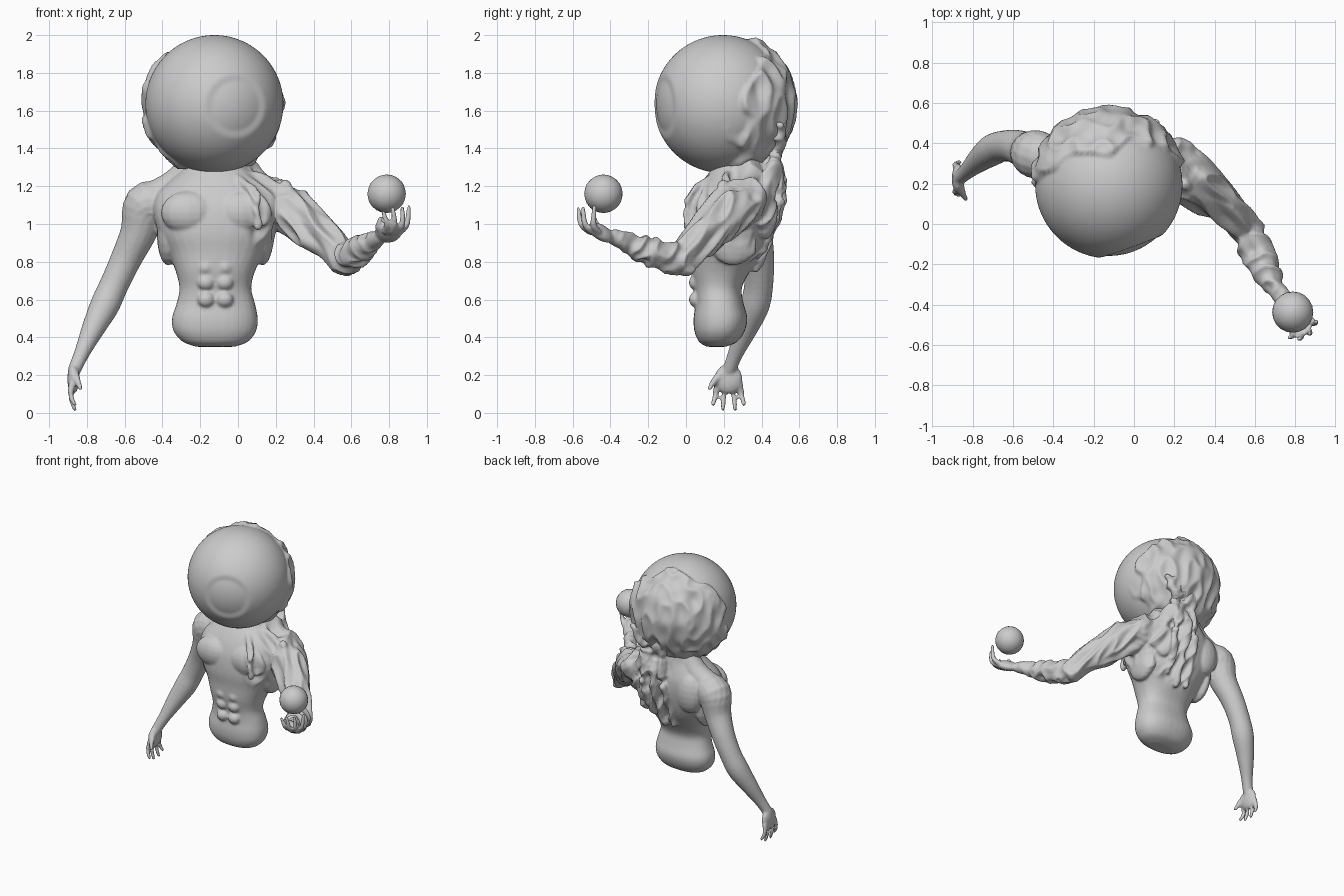
import bpy, bmesh, math
from mathutils import Vector, Matrix, noise

cube = bpy.data.objects.get("Cube")
if cube:
    bpy.data.objects.remove(cube)

clay = bpy.data.materials.new("clay grey")
clay.use_nodes = True
clay.diffuse_color = (0.6, 0.6, 0.6, 1)
clay.node_tree.nodes["Principled BSDF"].inputs["Base Color"].default_value = (0.6, 0.6, 0.6, 1)


def finish(name, mesh):
    mesh.materials.clear()
    mesh.materials.append(clay)
    for p in mesh.polygons:
        p.use_smooth = True
    ob = bpy.data.objects.new(name, mesh)
    bpy.context.collection.objects.link(ob)
    return ob


def smoothstep(a, b, v):
    t = max(0.0, min(1.0, (v - a) / (b - a)))
    return t * t * (3 - 2 * t)


def catmull(pts, steps=4):
    """Smooth a list of equal-length tuples."""
    out, last = [], len(pts) - 1
    for i in range(last):
        a, b, c, d = (pts[max(0, min(last, i + k))] for k in (-1, 0, 1, 2))
        for s in range(steps):
            t = s / steps
            out.append([0.5 * (2 * q + (r - p) * t + (2 * p - 5 * q + 4 * r - s2) * t * t
                               + (3 * q - p - 3 * r + s2) * t ** 3)
                        for p, q, r, s2 in zip(a, b, c, d)])
    return out + [list(pts[-1])]


def skin(bm, rings):
    """Join vertex rings into a closed tube."""
    rings = [[bm.verts.new(v) for v in ring] for ring in rings]
    n = len(rings[0])
    for a, b in zip(rings, rings[1:]):
        for i in range(n):
            j = (i + 1) % n
            bm.faces.new((a[i], a[j], b[j], b[i]))
    bm.faces.new(rings[0][::-1])
    bm.faces.new(rings[-1])


def limb(bm, pts, n=16):
    """Round limb through (x, y, z, radius) points, with ball ends."""
    path = catmull(pts)
    rings = []
    for i, p in enumerate(path):
        along = Vector(path[min(i + 1, len(path) - 1)][:3]) - Vector(path[max(i - 1, 0)][:3])
        turn = Vector((0, 0, 1)).rotation_difference(along)
        rings.append([Vector(p[:3]) + turn @ Vector((math.cos(a), math.sin(a), 0)) * p[3]
                      for a in (2 * math.pi * k / n for k in range(n))])
    skin(bm, rings)
    for p in (pts[0], pts[-1]):
        blob(bm, p[:3], (p[3],) * 3)


def blob(bm, at, size, turn=None):
    """Ellipsoid muscle; turn is the direction its own z axis points."""
    rot = Vector((0, 0, 1)).rotation_difference(Vector(turn)).to_matrix().to_4x4() if turn else Matrix()
    m = Matrix.Translation(at) @ rot @ Matrix.Diagonal((*size, 1))
    bmesh.ops.create_uvsphere(bm, u_segments=16, v_segments=10, radius=1, matrix=m)


bm = bmesh.new()

# Torso: z, left edge, right edge, front, back
profile = [
    (0.35, -0.22, -0.02, 0.11, 0.21), (0.375, -0.29, 0.05, 0.07, 0.27),
    (0.43, -0.34, 0.095, 0.045, 0.31), (0.50, -0.35, 0.105, 0.04, 0.325),
    (0.58, -0.325, 0.09, 0.05, 0.305), (0.66, -0.31, 0.07, 0.045, 0.295),
    (0.75, -0.33, 0.09, 0.025, 0.34), (0.85, -0.37, 0.14, 0.02, 0.41),
    (0.95, -0.42, 0.19, 0.01, 0.45), (1.07, -0.45, 0.23, 0.02, 0.475),
    (1.16, -0.43, 0.22, 0.05, 0.48), (1.23, -0.36, 0.14, 0.09, 0.47),
    (1.30, -0.29, 0.06, 0.14, 0.46), (1.40, -0.26, 0.03, 0.18, 0.45)]
rings = []
for z, x0, x1, y0, y1 in catmull(profile, 3):
    ring = []
    for k in range(32):
        c, s = math.cos(k * math.pi / 16), math.sin(k * math.pi / 16)
        ring.append(((x0 + x1) / 2 + math.copysign(abs(c) ** 0.85, c) * (x1 - x0) / 2,
                     (y0 + y1) / 2 + math.copysign(abs(s) ** 0.85, s) * (y1 - y0) / 2, z))
    rings.append(ring)
skin(bm, rings)

# Chest, belly, shoulder blade and neck muscles on both sides
MID = -0.12
for side in (-1, 1):
    blob(bm, (MID + side * 0.14, 0.085, 1.06), (0.15, 0.085, 0.115))
    blob(bm, (MID + side * 0.19, 0.40, 1.07), (0.11, 0.075, 0.15))
    blob(bm, (MID + side * 0.25, 0.25, 0.95), (0.06, 0.14, 0.17))
    limb(bm, [(MID + side * 0.08, 0.32, 1.36, 0.08), (MID + side * 0.2, 0.33, 1.22, 0.08),
              (MID + side * 0.34, 0.33, 1.13, 0.09)])
    for z in (0.60, 0.69, 0.77):
        blob(bm, (MID + side * 0.05, 0.05, z), (0.045, 0.035, 0.04))

# Hanging arm
limb(bm, [(-0.40, 0.33, 1.12, 0.10), (-0.485, 0.345, 1.10, 0.122), (-0.525, 0.36, 0.96, 0.098),
          (-0.59, 0.385, 0.82, 0.083), (-0.655, 0.385, 0.68, 0.077), (-0.705, 0.365, 0.57, 0.078),
          (-0.765, 0.32, 0.45, 0.062), (-0.825, 0.265, 0.32, 0.042), (-0.865, 0.23, 0.23, 0.036)])
blob(bm, (-0.872, 0.225, 0.18), (0.032, 0.075, 0.08))
for y, tip in ((0.165, 0.045), (0.203, 0.02), (0.25, 0.02), (0.285, 0.045)):
    far = 0.225 + (y - 0.225) * 1.35
    limb(bm, [(-0.88, y, 0.15, 0.019), (-0.885, (y + far) / 2, 0.09, 0.016),
              (-0.865, far, tip, 0.012)], 10)
limb(bm, [(-0.865, 0.19, 0.21, 0.024), (-0.85, 0.15, 0.17, 0.018), (-0.835, 0.125, 0.13, 0.013)], 10)

# Raised arm
limb(bm, [(0.12, 0.31, 1.12, 0.11), (0.225, 0.27, 1.10, 0.128), (0.31, 0.2, 1.04, 0.122),
          (0.40, 0.12, 0.96, 0.105), (0.49, 0.05, 0.89, 0.092), (0.555, -0.02, 0.82, 0.08),
          (0.60, -0.12, 0.83, 0.08), (0.65, -0.22, 0.865, 0.07), (0.70, -0.31, 0.90, 0.05),
          (0.745, -0.38, 0.93, 0.042)])
blob(bm, (0.57, 0.0, 0.765), (0.045, 0.045, 0.04))
blob(bm, (0.795, -0.45, 0.955), (0.065, 0.036, 0.085), (0.6, -0.75, 0.35))
for x, y, tx, ty, tz in ((0.78, -0.50, 0.77, -0.565, 1.06), (0.815, -0.51, 0.82, -0.57, 1.08),
                         (0.845, -0.495, 0.87, -0.545, 1.085), (0.86, -0.465, 0.905, -0.485, 1.09)):
    limb(bm, [(x, y, 0.96, 0.019), ((x + tx) / 2 + 0.012, (y + ty) / 2 - 0.015, 1.0, 0.017),
              (tx, ty, tz, 0.012)], 10)
limb(bm, [(0.76, -0.42, 0.95, 0.024), (0.745, -0.47, 0.985, 0.019), (0.755, -0.485, 1.03, 0.013)], 10)

# Sinews running from the back of the head over the back and raised arm
root = (-0.05, 0.47, 1.36)
for top_x, mid, end in ((-0.22, (-0.15, 0.49, 1.12), (-0.16, 0.38, 0.78)),
                        (-0.12, (-0.07, 0.495, 1.12), (-0.08, 0.37, 0.76)),
                        (-0.03, (0.02, 0.49, 1.12), (0.00, 0.38, 0.82)),
                        (0.05, (0.10, 0.45, 1.15), (0.12, 0.34, 0.90)),
                        (0.10, (0.14, 0.40, 1.18), (0.34, 0.24, 1.02))):
    limb(bm, [(top_x, 0.50, 1.52, 0.03), (root[0] + (top_x + 0.05) * 0.4, root[1], root[2], 0.04),
              (*mid, 0.03), (*end, 0.02)], 10)
for start, mid, end in (((0.0, 0.2, 1.28), (0.2, 0.2, 1.2), (0.36, 0.08, 1.04)),
                        ((0.25, 0.2, 1.2), (0.4, 0.17, 1.04), (0.53, 0.05, 0.9)),
                        ((-0.02, 0.15, 1.25), (0.09, 0.03, 1.15), (0.1, 0.01, 0.98))):
    limb(bm, [(*start, 0.025), (*mid, 0.024), (*end, 0.02)], 10)

# Fuse everything into one skin
bmesh.ops.recalc_face_normals(bm, faces=bm.faces)
rough = bpy.data.meshes.new("body parts")
bm.to_mesh(rough)
bm.free()
parts = finish("body_parts", rough)
fuse = parts.modifiers.new("fuse", 'REMESH')
fuse.mode, fuse.voxel_size = 'VOXEL', 0.009
relax = parts.modifiers.new("relax", 'SMOOTH')
relax.factor, relax.iterations = 0.5, 5
deps = bpy.context.evaluated_depsgraph_get()
body = bpy.data.meshes.new_from_object(parts.evaluated_get(deps))
bpy.data.objects.remove(parts)

# Stringy flesh on the raised arm, its chest side and the back
grain = Vector((0.5, -0.4, -0.75)).normalized()
normals = [v.normal.copy() for v in body.vertices]
for v, nor in zip(body.vertices, normals):
    p = v.co
    amount = max(smoothstep(0.0, 0.12, p.x) * smoothstep(0.85, 1.0, p.z),
                 smoothstep(0.2, 0.3, p.x),
                 smoothstep(-0.22, -0.1, p.x) * smoothstep(0.3, 0.38, p.y) * smoothstep(0.7, 0.82, p.z))
    amount *= 1 - smoothstep(-0.4, -0.28, -p.y - 0.68) if p.y < -0.28 else 1
    if amount > 0:
        q = p - grain * p.dot(grain) * 0.7
        v.co = p + nor * amount * (0.012 - 0.05 * abs(noise.noise(q * 13)))
finish("body", body)

# Giant eye head with a shallow iris dish and a wrinkled flesh cap behind
bm = bmesh.new()
bmesh.ops.create_icosphere(bm, subdivisions=6, radius=1)
gaze = Vector((0.34, -0.94, -0.03)).normalized()
cap = Vector((-0.15, 1, -0.3)).normalized()
for v in bm.verts:
    d = v.co.normalized()
    r = 0.365
    off = math.acos(max(-1, min(1, d.dot(gaze))))
    r -= 0.012 * smoothstep(0.50, 0.36, off) if off < 0.5 else 0
    edge = d.dot(cap) + 0.35 * noise.noise(d * 2.6)
    flesh = smoothstep(0.16, 0.28, edge)
    ridge = 1 - 2.2 * abs(noise.noise(Vector((d.x * 4, d.y * 4, d.z * 2.2)) + Vector((3, 1, 2))))
    v.co = d * (r + flesh * (0.012 + 0.02 * ridge))
bmesh.ops.translate(bm, verts=bm.verts, vec=(-0.125, 0.195, 1.635))
mesh = bpy.data.meshes.new("eye head")
bm.to_mesh(mesh)
bm.free()
finish("eye_head", mesh)

# Floating ball above the raised hand
bm = bmesh.new()
bmesh.ops.create_icosphere(bm, subdivisions=3, radius=0.102)
bmesh.ops.translate(bm, verts=bm.verts, vec=(0.787, -0.437, 1.16))
mesh = bpy.data.meshes.new("ball")
bm.to_mesh(mesh)
bm.free()
finish("ball", mesh)
